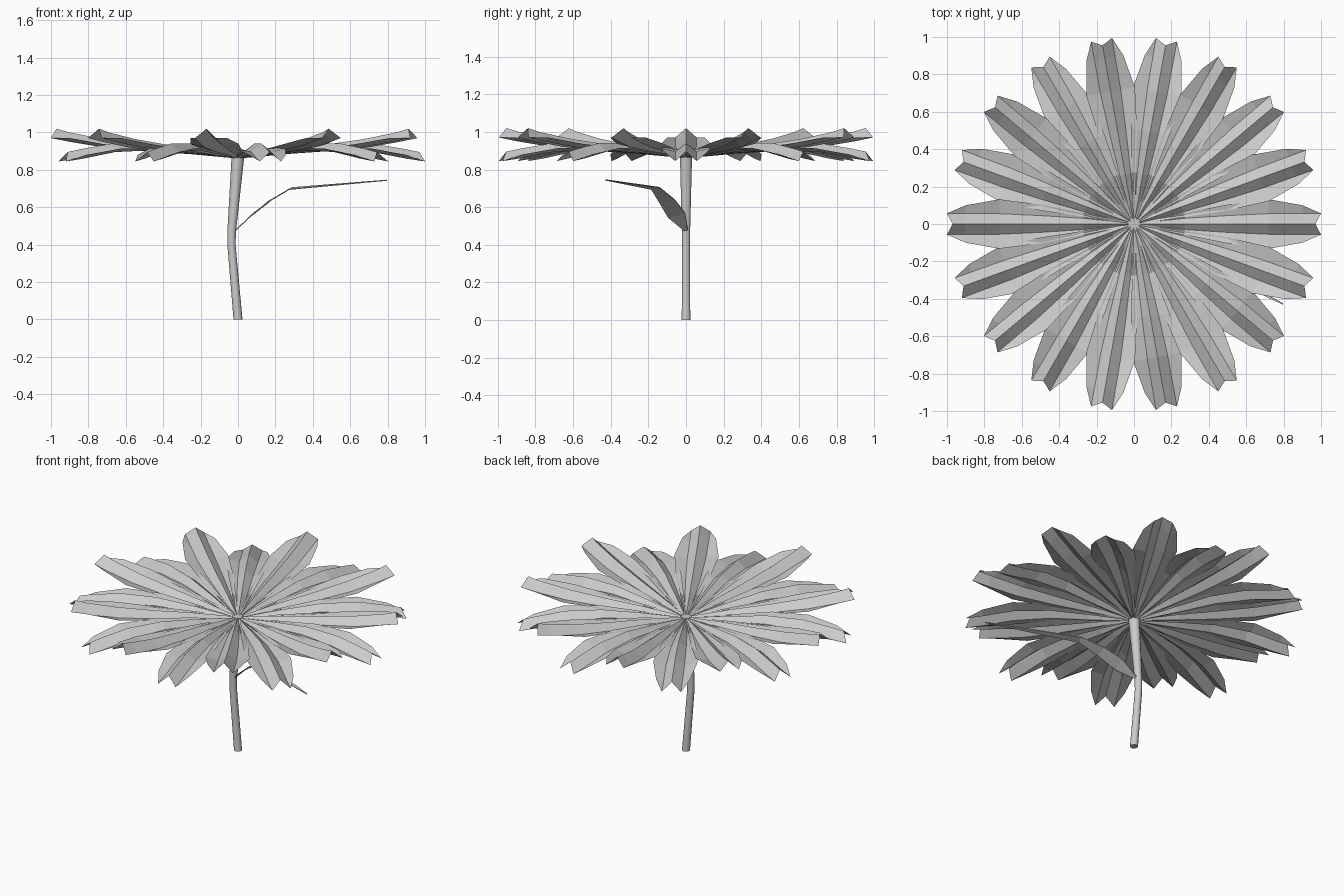
import bpy, bmesh
from math import radians, cos, sin, tau
from mathutils import Matrix, Vector

cube = bpy.data.objects.get("Cube")
if cube:
    bpy.data.objects.remove(cube, do_unlink=True)

grey = bpy.data.materials.new("plain_grey")
grey.use_nodes = True
grey.diffuse_color = (0.6, 0.6, 0.6, 1)
grey.node_tree.nodes["Principled BSDF"].inputs["Base Color"].default_value = grey.diffuse_color


def finish(bm, name):
    """Turn a bmesh into a named object with the shared material."""
    bmesh.ops.remove_doubles(bm, verts=bm.verts, dist=0.0005)
    mesh = bpy.data.meshes.new(name)
    bm.to_mesh(mesh)
    bm.free()
    mesh.materials.append(grey)
    obj = bpy.data.objects.new(name, mesh)
    bpy.context.collection.objects.link(obj)
    return obj


def bridge(bm, rows, closed=False):
    """Skin neighbouring rows of vertices with quads."""
    for a, b in zip(rows, rows[1:]):
        n = len(a)
        for i in range(n if closed else n - 1):
            j = (i + 1) % n
            bm.faces.new((a[i], b[i], b[j], a[j]))


# Pleated petal: a raised centre fold, a valley each side, then a lifted rim.
# Stations give radius, rim half width, valley half width and fold depth.
STATIONS = [(0.02, 0.008, 0.004, 0.008), (0.27, 0.058, 0.03, 0.025),
            (0.5, 0.104, 0.045, 0.035), (0.72, 0.132, 0.055, 0.045),
            (0.9, 0.1, 0.056, 0.05), (0.985, 0.057, 0.057, 0.05)]


def petal(bm, angle, heights):
    turn = Matrix.Rotation(radians(angle), 4, 'Z')
    rows = []
    for k, ((r, rim, valley, depth), z) in enumerate(zip(STATIONS, heights)):
        tip = k == len(STATIONS) - 1
        rim_z = z - depth * (1 if tip else 0.6)
        notch = 0.015 if tip else 0
        row = [(r + notch, -rim, rim_z), (r + notch, -valley, z - depth),
               (r - notch, 0, z),
               (r + notch, valley, z - depth), (r + notch, rim, rim_z)]
        rows.append([bm.verts.new(turn @ Vector(p)) for p in row])
    bridge(bm, rows)


# Two alternating rings of nine petals
rings = {"upper_petals": (20, (0.875, 0.91, 0.935, 0.965, 1.0, 1.02)),
         "lower_petals": (0, (0.87, 0.91, 0.94, 0.94, 0.91, 0.895))}
for name, (start, heights) in rings.items():
    bm = bmesh.new()
    for i in range(9):
        petal(bm, start + 40 * i, heights)
    finish(bm, name)

# Bent stem, slightly flared at the top
bm = bmesh.new()
SIDES = 10
rows = []
for x, z, radius in ((0, 0, 0.024), (-0.035, 0.4, 0.022),
                     (-0.034, 0.47, 0.023), (0, 0.875, 0.034)):
    rows.append([bm.verts.new((x + radius * cos(tau * i / SIDES),
                               radius * sin(tau * i / SIDES), z))
                 for i in range(SIDES)])
bridge(bm, rows, closed=True)
bm.faces.new(rows[0])
bm.faces.new(rows[-1])
bmesh.ops.recalc_face_normals(bm, faces=bm.faces)
stem = finish(bm, "stem")
bpy.ops.object.select_all(action='DESELECT')
bpy.context.view_layer.objects.active = stem
stem.select_set(True)
bpy.ops.object.shade_smooth_by_angle(angle=radians(40))

# Thin leaf: left and right rim points from base to tip
bm = bmesh.new()
leaf_rims = [((-0.015, -0.01, 0.475), (-0.01, 0.01, 0.48)),
             ((0.06, -0.095, 0.545), (0.085, -0.005, 0.57)),
             ((0.16, -0.145, 0.63), (0.18, -0.06, 0.64)),
             ((0.27, -0.185, 0.695), (0.29, -0.14, 0.705)),
             ((0.795, -0.43, 0.744), (0.797, -0.425, 0.745))]
bridge(bm, [[bm.verts.new(p) for p in pair] for pair in leaf_rims])
leaf = finish(bm, "leaf")
thick = leaf.modifiers.new("thickness", 'SOLIDIFY')
thick.thickness = 0.005
thick.offset = 0
